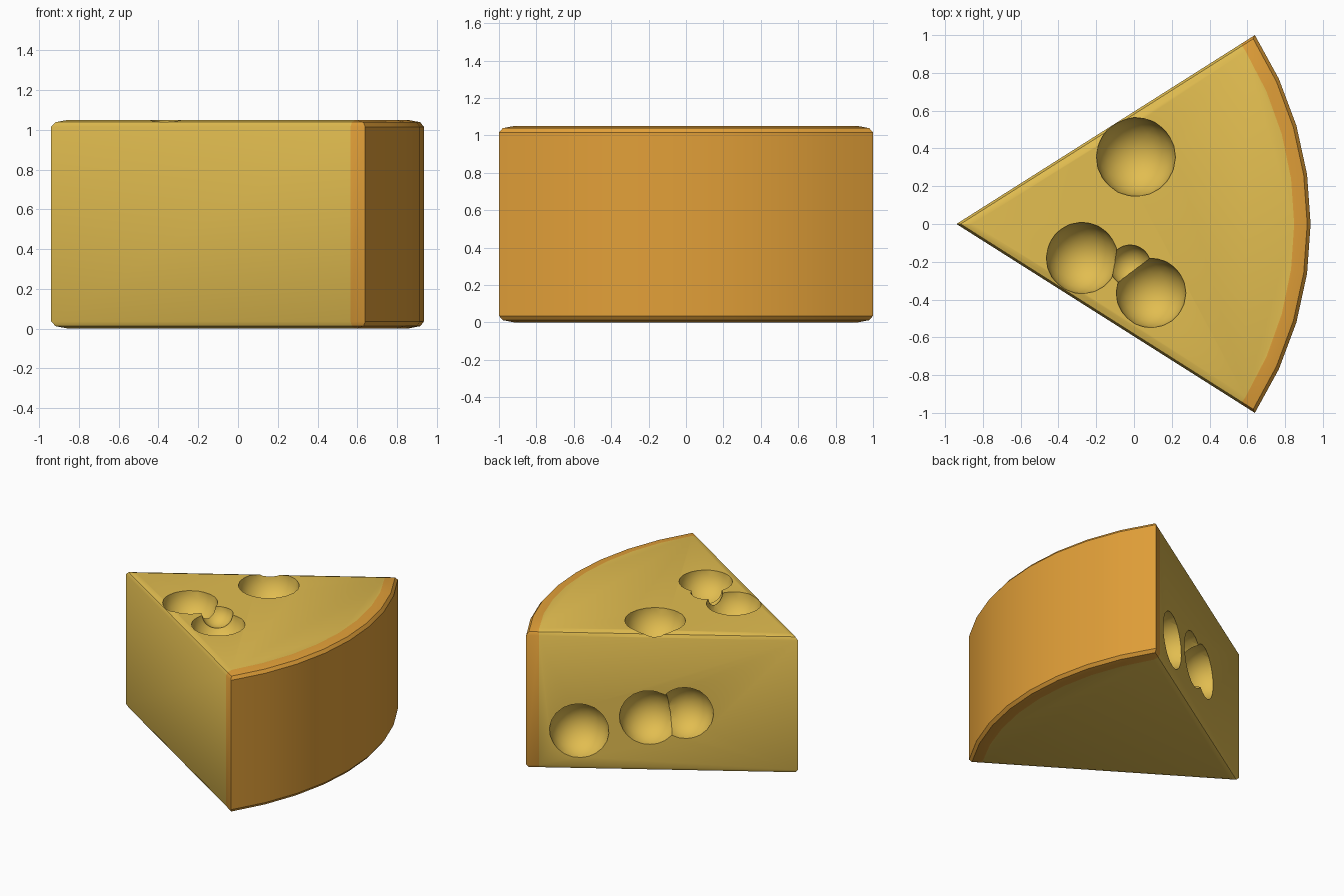
import bpy
import bmesh
from math import atan2, asin, sin, cos, pi
from mathutils import Vector

default = bpy.data.objects.get("Cube")
if default:
    bpy.data.objects.remove(default)

TIP = -0.94            # x of the pointed end
CENTRE = -0.907        # x of the centre of the rind's curve
OUTER = 1.842          # radius of the rind
INNER = 1.755          # radius where the rind meets the cheese
HEIGHT = 1.05
HALF = atan2(1.0, 1.58)   # half of the wedge angle
STEPS = 8


def material(name, colour):
    mat = bpy.data.materials.new(name)
    mat.use_nodes = True
    mat.diffuse_color = colour
    mat.node_tree.nodes["Principled BSDF"].inputs["Base Color"].default_value = colour
    return mat


def arc(radius, inset):
    """Points of the curve, from front to back, between the inset cut sides."""
    apex = TIP + inset / sin(HALF)
    end = HALF + asin((apex - CENTRE) * -sin(HALF) / radius)
    angles = [end * (2 * i / STEPS - 1) for i in range(STEPS + 1)]
    return [(CENTRE + radius * cos(a), radius * sin(a)) for a in angles]


def wedge_outline(inset, arc_inset):
    return [(TIP + inset / sin(HALF), 0)] + arc(INNER, inset)


def rind_outline(inset, arc_inset):
    return arc(OUTER - arc_inset, inset) + arc(INNER, inset)[::-1]


def stack(name, outline, mat):
    """Solid through stacked outlines, with softened top and bottom edges."""
    low = [(0.045, 0.08, 0), (0.012, 0.018, 0.012), (0, 0, 0.035)]
    levels = low + [(s, a, HEIGHT - z) for s, a, z in reversed(low)]
    bm = bmesh.new()
    rings = [[bm.verts.new((x, y, z)) for x, y in outline(s, a)] for s, a, z in levels]
    n = len(rings[0])
    for lower, upper in zip(rings, rings[1:]):
        for i in range(n):
            j = (i + 1) % n
            bm.faces.new((lower[i], lower[j], upper[j], upper[i]))
    bm.faces.new(rings[0][::-1])
    bm.faces.new(rings[-1])
    bmesh.ops.recalc_face_normals(bm, faces=bm.faces)
    mesh = bpy.data.meshes.new(name)
    bm.to_mesh(mesh)
    bm.free()
    mesh.materials.append(mat)
    obj = bpy.data.objects.new(name, mesh)
    bpy.context.collection.objects.link(obj)
    return obj


def select(obj):
    bpy.ops.object.select_all(action='DESELECT')
    obj.select_set(True)
    bpy.context.view_layer.objects.active = obj


def scoop(obj, centre, radius):
    """Cut one round hole."""
    bpy.ops.mesh.primitive_ico_sphere_add(subdivisions=3, radius=radius, location=centre,
                                          rotation=(0.3, 0.2, 0.5))
    cutter = bpy.context.object
    cutter.hide_render = True
    cutter.data.materials.append(obj.data.materials[0])
    select(obj)
    mod = obj.modifiers.new("hole", 'BOOLEAN')
    mod.operation = 'DIFFERENCE'
    mod.solver = 'EXACT'
    mod.object = cutter
    bpy.ops.object.modifier_apply(modifier=mod.name)
    bpy.data.objects.remove(cutter)


yellow = material("cheese yellow", (0.76, 0.51, 0.08, 1))
orange = material("rind orange", (0.76, 0.35, 0.04, 1))

cheese = stack("cheese_wedge", wedge_outline, yellow)
rind = stack("rind", rind_outline, orange)

# Holes in the top: x, y, radius
for x, y, r in [(0.01, 0.355, 0.21), (-0.275, -0.18, 0.19),
                (0.09, -0.365, 0.185), (-0.02, -0.22, 0.11)]:
    scoop(cheese, (x, y, HEIGHT + 0.005), r)

# Holes in the back cut side: fraction from rind to tip, height, radius
corner, point = Vector((0.64, 1, 0)), Vector((TIP, 0, 0))
outward = Vector((-sin(HALF), cos(HALF), 0))
for t, z, r in [(0.195, 0.30, 0.205), (0.452, 0.41, 0.205), (0.585, 0.45, 0.195)]:
    place = corner.lerp(point, t) + outward * 0.005
    scoop(cheese, (place.x, place.y, z), r)

for obj in (cheese, rind):
    select(obj)
    bpy.ops.object.shade_smooth_by_angle(angle=pi / 6)
